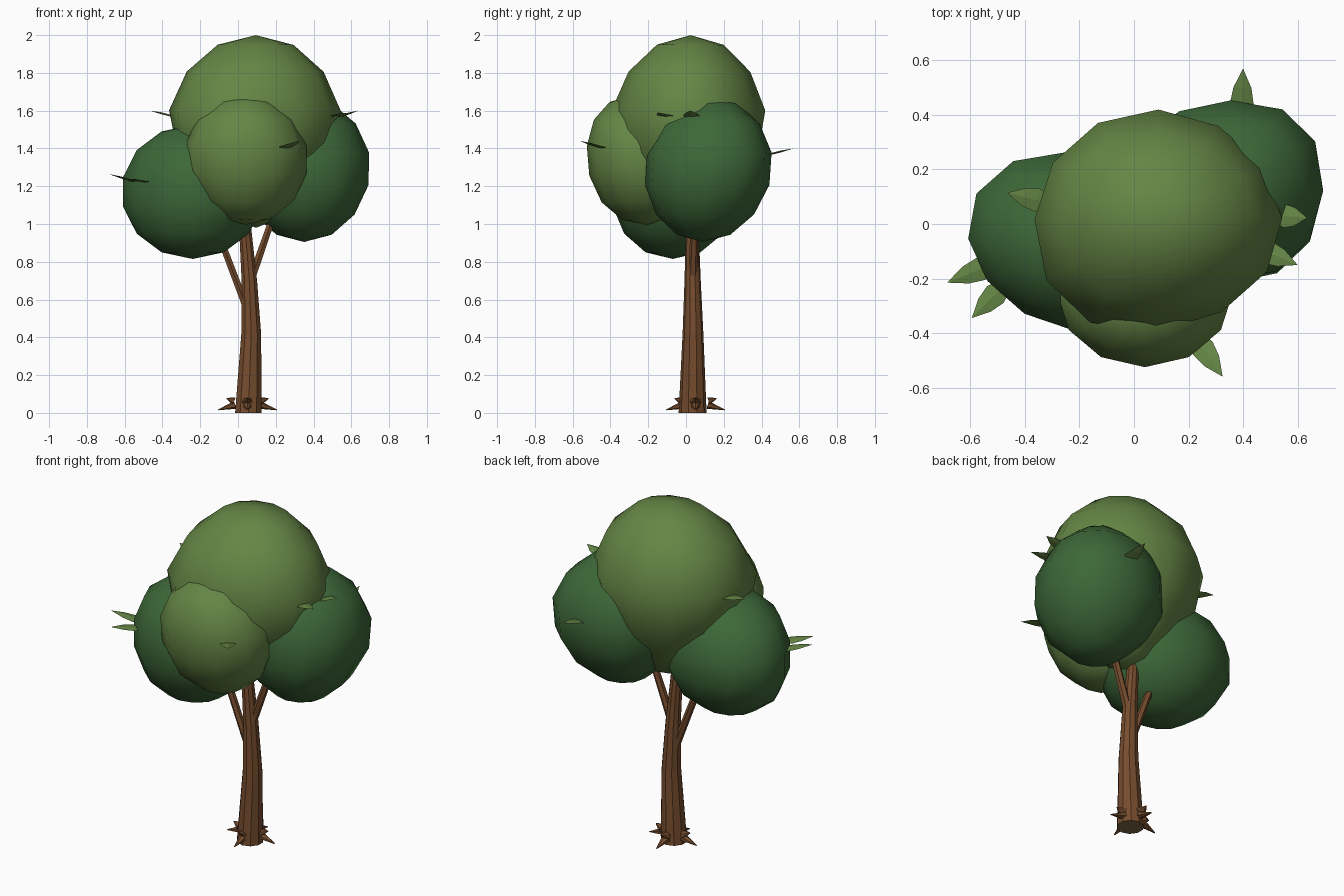
import bpy, bmesh, math
from mathutils import Vector

if "Cube" in bpy.data.objects:
    bpy.data.objects.remove(bpy.data.objects["Cube"])


def material(name, rgb):
    m = bpy.data.materials.new(name)
    m.diffuse_color = (*rgb, 1)
    m.use_nodes = True
    m.node_tree.nodes["Principled BSDF"].inputs["Base Color"].default_value = m.diffuse_color
    return m


LIGHT = material("light_leaf_green", (0.130, 0.238, 0.060))
DARK = material("dark_leaf_green", (0.046, 0.136, 0.040))
BARK = material("bark_brown", (0.180, 0.073, 0.027))
WOOD = material("cut_wood_olive", (0.200, 0.140, 0.060))


def finish(bm, name, mats, smooth=False):
    bmesh.ops.recalc_face_normals(bm, faces=bm.faces)
    for f in bm.faces:
        f.smooth = smooth
    me = bpy.data.meshes.new(name)
    bm.to_mesh(me)
    bm.free()
    for m in mats:
        me.materials.append(m)
    ob = bpy.data.objects.new(name, me)
    bpy.context.collection.objects.link(ob)
    return ob


def crown(name, centre, radii, mat, lean=0.0, taper=0.0, bulges=()):
    """Low-poly foliage ball; lean tips its poles, taper narrows the bottom, bulges push one side out or in."""
    bm = bmesh.new()
    bmesh.ops.create_uvsphere(bm, u_segments=12, v_segments=7, radius=1)
    for v in bm.verts:
        n = v.co.normalized()
        k = 1 - taper * max(0, -n.z) ** 0.9
        p = Vector((n.x * radii[0] * k, n.y * radii[1] * k + lean * n.z * radii[2], n.z * radii[2]))
        for d, amount in bulges:
            d = Vector(d).normalized()
            p += d * amount * max(0, n.dot(d)) ** 3
        v.co = Vector(centre) + p
    finish(bm, name, [mat], True)


def tube(name, path, sides, mats):
    """Tube of horizontal rings through (x, y, z, radius) points."""
    bm = bmesh.new()
    rings = []
    for x, y, z, r in path:
        rings.append([bm.verts.new((x + r * math.cos(math.tau * (i + 0.5) / sides),
                                    y + r * math.sin(math.tau * (i + 0.5) / sides), z))
                      for i in range(sides)])
    for a, b in zip(rings, rings[1:]):
        for i in range(sides):
            j = (i + 1) % sides
            bm.faces.new((a[i], a[j], b[j], b[i]))
    cap = bm.faces.new(rings[0][::-1])
    cap.material_index = len(mats) - 1
    bm.faces.new(rings[-1])
    finish(bm, name, mats)


def spike(name, base, tip, radius, flat):
    """Cone from base to tip, flattened in its local vertical direction."""
    bm = bmesh.new()
    d = Vector(tip) - Vector(base)
    bmesh.ops.create_cone(bm, cap_ends=True, segments=6, radius1=radius,
                          radius2=0.003, depth=d.length)
    side = d.cross(Vector((0, 0, 1))).normalized()
    fwd = d.normalized()
    up = side.cross(fwd)
    mid = (Vector(base) + Vector(tip)) / 2
    for v in bm.verts:
        v.co = mid + side * v.co.x + up * v.co.y * flat + fwd * v.co.z
    finish(bm, name, [BARK])


def leaf(name, base, tip):
    """Pointed leaf with a slightly raised centre rib."""
    b, t = Vector(base), Vector(tip)
    d = t - b
    side = d.cross(Vector((0, 0, 1))).normalized()
    up = side.cross(d).normalized()
    bm = bmesh.new()
    rows = []
    for f, w, h in ((-0.25, 0.030, 0.002), (0.1, 0.043, 0.006), (0.5, 0.033, 0.006)):
        p = b + d * f
        rows.append([bm.verts.new(q) for q in (p - side * w, p + up * h, p + side * w, p - up * 0.004)])
    end = bm.verts.new(t)
    for r, s in zip(rows, rows[1:]):
        for i in range(4):
            j = (i + 1) % 4
            bm.faces.new((r[i], r[j], s[j], s[i]))
    for i in range(4):
        bm.faces.new((rows[-1][i], rows[-1][(i + 1) % 4], end))
    bm.faces.new(rows[0])
    finish(bm, name, [LIGHT])


# Foliage
crown("crown_top", (0.095, 0.025, 1.49), (0.465, 0.41, 0.51), LIGHT, taper=0.40,
      bulges=[((-0.6, -0.8, -0.1), 0.06), ((1, 1, 0.5), -0.02)])
crown("crown_front", (0.04, -0.245, 1.34), (0.33, 0.275, 0.34), LIGHT, lean=-0.13,
      bulges=[((0, -0.6, -0.6), 0.02)])
crown("crown_left", (-0.24, -0.07, 1.17), (0.38, 0.335, 0.355), DARK,
      bulges=[((-1, -1, 0), -0.04), ((-1, 1, 0), 0.03)])
crown("crown_right", (0.35, 0.11, 1.29), (0.335, 0.325, 0.385), DARK, lean=0.05,
      bulges=[((1, 1, 0.2), 0.05), ((-1, 1, 0), 0.04), ((1, -1, 0), 0.02)])

# Trunk and branches
tube("trunk", [(0.055, 0.035, 0.0, 0.074), (0.070, 0.037, 0.42, 0.055),
               (0.060, 0.035, 0.70, 0.043), (0.036, 0.033, 1.0, 0.033),
               (0.04, 0.033, 1.25, 0.024)], 10, [BARK, WOOD])
tube("left_branch", [(0.04, 0.035, 0.57, 0.023), (-0.07, 0.03, 0.86, 0.021),
                     (-0.15, 0.0, 1.05, 0.016)], 6, [BARK])
tube("right_branch", [(0.06, 0.035, 0.68, 0.025), (0.165, 0.045, 0.98, 0.021),
                      (0.24, 0.07, 1.18, 0.016)], 6, [BARK])

# Roots: a low spike and a short flat knob on each of four sides
for i in range(4):
    c, s = round(math.cos(i * math.pi / 2)), round(math.sin(i * math.pi / 2))
    at = lambda r, z: (0.05 + c * r, 0.05 + s * r, z)
    spike("root_%d" % (i + 1), at(0.065, 0.042), at(0.155, 0.016), 0.026, 0.8)
    spike("root_knob_%d" % (i + 1), at(0.07, 0.062), at(0.112, 0.078), 0.034, 0.6)

# Loose leaves on the crown
for n, (b, t) in enumerate([
        ((0.395, 0.43, 1.365), (0.40, 0.57, 1.40)),
        ((0.545, 0.03, 1.57), (0.635, 0.022, 1.60)),
        ((0.48, -0.10, 1.57), (0.60, -0.15, 1.59)),
        ((0.245, -0.445, 1.405), (0.325, -0.56, 1.44)),
        ((-0.50, -0.25, 1.225), (-0.595, -0.345, 1.24)),
        ((-0.55, -0.16, 1.225), (-0.685, -0.215, 1.265)),
        ((-0.345, 0.085, 1.57), (-0.465, 0.115, 1.60))]):
    leaf("leaf_%d" % (n + 1), b, t)
